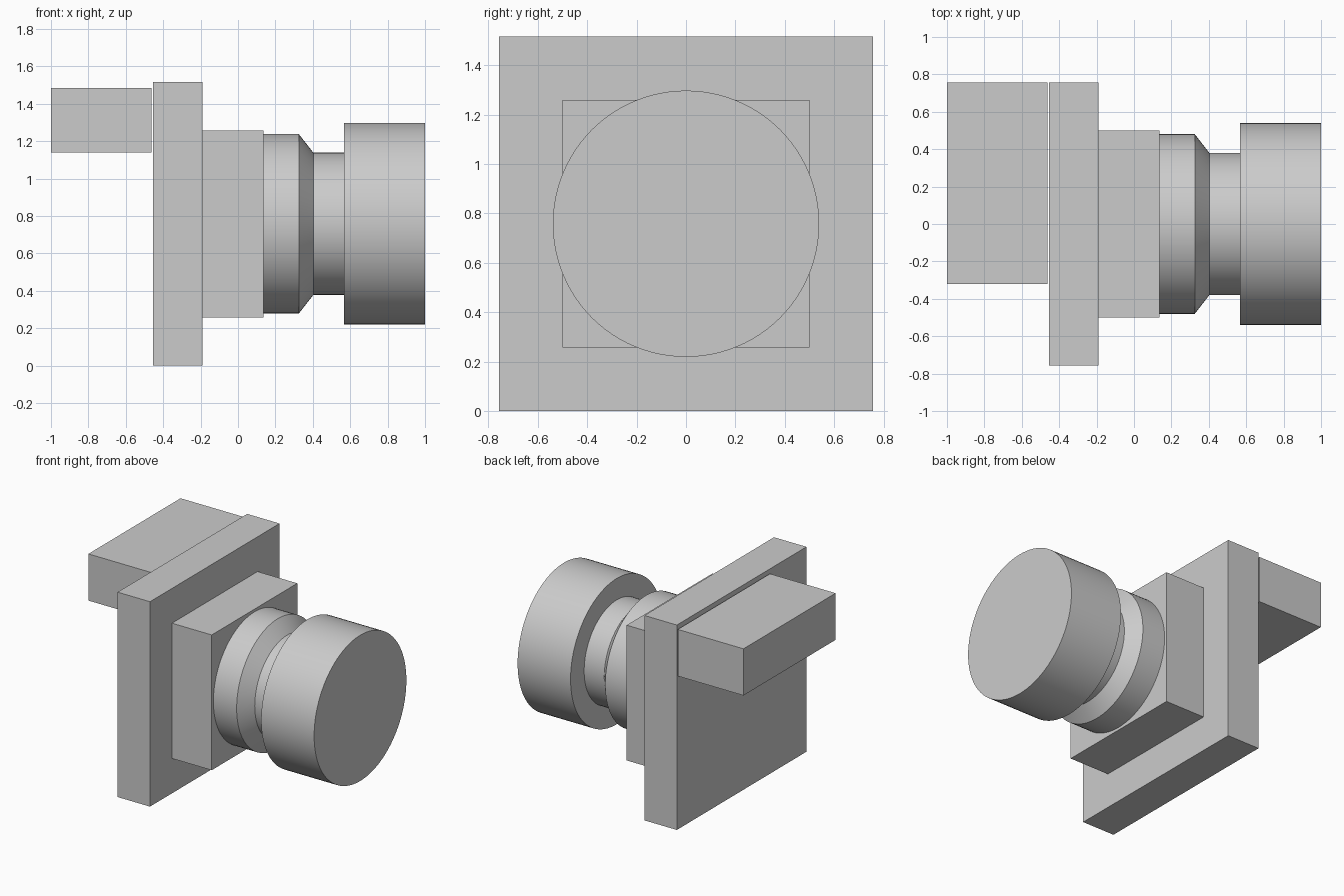
import bpy, bmesh, math
from mathutils import Matrix, Vector

cube = bpy.data.objects.get("Cube")
if cube:
    bpy.data.objects.remove(cube, do_unlink=True)

AXIS_Z = 0.758  # height of the shared centre line

grey = bpy.data.materials.new("plain_grey")
grey.use_nodes = True
colour = (0.6, 0.6, 0.6, 1)
grey.diffuse_color = colour
grey.node_tree.nodes["Principled BSDF"].inputs["Base Color"].default_value = colour


def finish(name, bm):
    bmesh.ops.recalc_face_normals(bm, faces=bm.faces)
    mesh = bpy.data.meshes.new(name)
    bm.to_mesh(mesh)
    bm.free()
    mesh.materials.append(grey)
    obj = bpy.data.objects.new(name, mesh)
    bpy.context.collection.objects.link(obj)
    return obj


def box(name, low, high):
    low, high = Vector(low), Vector(high)
    bm = bmesh.new()
    place = Matrix.Translation((low + high) / 2) @ Matrix.Diagonal((*(high - low), 1))
    bmesh.ops.create_cube(bm, size=1, matrix=place)
    return finish(name, bm)


def turned(name, profile, steps=96):
    """Spin an (x, radius) profile around the centre line."""
    bm = bmesh.new()
    verts = [bm.verts.new((x, 0, AXIS_Z + r)) for x, r in profile]
    edges = [bm.edges.new(pair) for pair in zip(verts, verts[1:])]
    bmesh.ops.spin(bm, geom=verts + edges, cent=(0, 0, AXIS_Z), axis=(1, 0, 0),
                   angle=math.tau, steps=steps)
    bmesh.ops.remove_doubles(bm, verts=bm.verts, dist=0.0001)
    # Close both ends with flat caps
    bmesh.ops.holes_fill(bm, edges=[e for e in bm.edges if e.is_boundary], sides=0)
    obj = finish(name, bm)
    bpy.ops.object.select_all(action="DESELECT")
    obj.select_set(True)
    bpy.context.view_layer.objects.active = obj
    bpy.ops.object.shade_smooth_by_angle(angle=math.radians(30))
    return obj


# Square plate, its raised pad and the offset block behind
box("back_plate", (-0.455, -0.757, 0), (-0.19, 0.757, 1.515))
box("square_pad", (-0.19, -0.5, AXIS_Z - 0.5), (0.135, 0.5, AXIS_Z + 0.5))
box("rear_block", (-1, -0.32, 1.14), (-0.463, 0.757, 1.485))

# Round collar tapering to a neck, then the wide end drum
turned("tapered_collar", [(0.135, 0.48), (0.325, 0.48), (0.403, 0.38)])
turned("neck", [(0.403, 0.38), (0.567, 0.38)])
turned("end_drum", [(0.567, 0.539), (1, 0.539)])
